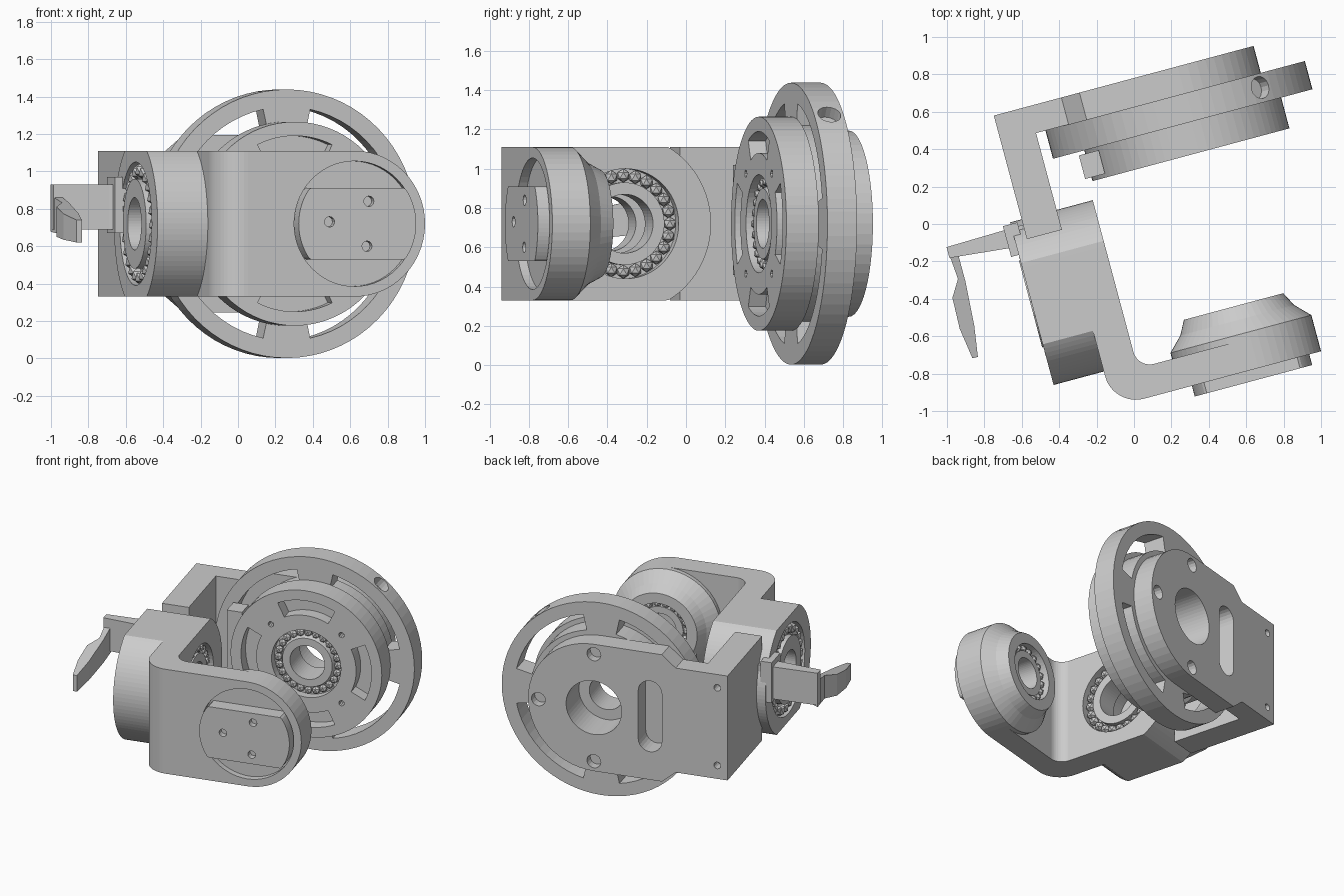
import bpy, bmesh, math
from mathutils import Matrix, Vector

if "Cube" in bpy.data.objects:
    bpy.data.objects.remove(bpy.data.objects["Cube"])

TURN = Matrix.Rotation(math.radians(15), 3, 'Z')   # whole bracket is turned in plan
Z = 0.72                                           # height of every axle
Z0, Z1 = Z - 0.39, Z + 0.39


def place(axis, p, q, h):
    """Map a 2D point and an extrusion height to the turned frame."""
    v = {'u': (h, p, q), 'v': (p, h, q), 'z': (p, q, h)}[axis]
    return TURN @ Vector(v)


def finish(name, bm):
    bmesh.ops.recalc_face_normals(bm, faces=bm.faces)
    me = bpy.data.meshes.new(name)
    bm.to_mesh(me)
    bm.free()
    ob = bpy.data.objects.new(name, me)
    bpy.context.collection.objects.link(ob)
    return ob


def prism(name, pts, axis, a, b):
    bm = bmesh.new()
    lo = [bm.verts.new(place(axis, p, q, a)) for p, q in pts]
    hi = [bm.verts.new(place(axis, p, q, b)) for p, q in pts]
    bm.faces.new(lo)
    bm.faces.new(hi)
    n = len(pts)
    for i in range(n):
        j = (i + 1) % n
        bm.faces.new((lo[i], lo[j], hi[j], hi[i]))
    return finish(name, bm)


def lathe(name, c, axis, prof, n=56):
    """Revolve a closed (radius, height) profile about an axle."""
    bm = bmesh.new()
    rings = [[bm.verts.new(place(axis, c + r * math.cos(t), Z + r * math.sin(t), h))
              for r, h in prof] for t in (2 * math.pi * i / n for i in range(n))]
    m = len(prof)
    for i in range(n):
        A, B = rings[i], rings[(i + 1) % n]
        for k in range(m):
            l = (k + 1) % m
            bm.faces.new((A[k], A[l], B[l], B[k]))
    return finish(name, bm)


def arc(cx, cy, r, a0, a1, n=12):
    ts = [math.radians(a0 + (a1 - a0) * i / n) for i in range(n + 1)]
    return [(cx + r * math.cos(t), cy + r * math.sin(t)) for t in ts]


def circle(cx, cy, r, n=56):
    return arc(cx, cy, r, 0, 360, n)[:-1]


def clipped(cx, r, half):
    return [(x, max(Z - half, min(Z + half, y))) for x, y in circle(cx, Z, r, 96)]


def sector(c, r0, r1, a0, a1):
    return arc(c, Z, r1, a0, a1) + arc(c, Z, r0, a1, a0)


def rect(x0, x1, y0, y1):
    return [(x0, y0), (x1, y0), (x1, y1), (x0, y1)]


def cut(ob, cutters):
    """cutters: list of (points, axis, from, to) or ready objects."""
    tools = [prism('cutter', *c) if isinstance(c, tuple) else c for c in cutters]
    for t in tools:
        m = ob.modifiers.new('cut', 'BOOLEAN')
        m.operation, m.solver, m.object = 'DIFFERENCE', 'EXACT', t
    dg = bpy.context.evaluated_depsgraph_get()
    me = bpy.data.meshes.new_from_object(ob.evaluated_get(dg))
    ob.modifiers.clear()
    ob.data = me
    for t in tools:
        bpy.data.objects.remove(t)


def balls(name, c, axis, r, h, size, n):
    bm = bmesh.new()
    for i in range(n):
        t = 2 * math.pi * i / n
        p = place(axis, c + r * math.cos(t), Z + r * math.sin(t), h)
        bmesh.ops.create_icosphere(bm, subdivisions=1, radius=size,
                                   matrix=Matrix.Translation(p))
    return finish(name, bm)


# middle hub with flats above and below, bored from both sides
H = -0.27
bores = lambda: [(circle(H, Z, 0.33), 'u', -0.7, -0.57),
                 (circle(H, Z, 0.28), 'u', -0.24, -0.1),
                 (circle(H, Z, 0.2), 'u', -0.8, 0)]
hub = prism('hub', clipped(H, 0.45, 0.39), 'u', -0.638, -0.18)
cut(hub, bores())
lathe('hub_outer_bearing', H, 'u', [(0.14, -0.645), (0.24, -0.645), (0.24, -0.5), (0.14, -0.5)])
lathe('hub_inner_bearing', H, 'u', [(0.15, -0.2), (0.21, -0.2), (0.21, -0.36), (0.15, -0.36)])
balls('hub_outer_balls', H, 'u', 0.285, -0.6, 0.045, 24)
balls('hub_inner_balls', H, 'u', 0.245, -0.225, 0.035, 24)

# front arm: L profile with rounded corner
F = 0.40
L = ([(F, -0.916)] + arc(-0.19, -0.746, 0.17, 270, 180) + [(-0.36, H), (-0.18, H)]
     + arc(-0.09, -0.66, 0.09, 180, 270) + [(F, -0.75)])
arm = prism('front_arm', L, 'z', Z0, Z1)
cut(arm, bores() + [(circle(F, Z, 0.37), 'v', -1.1, -0.5)])

# front arm boss, conical on the inside
lathe('front_boss', F, 'v', [(0.335, -0.916), (0.39, -0.916), (0.39, -0.716), (0.315, -0.64),
                             (0.275, -0.564), (0.2, -0.564), (0.2, -0.8), (0.12, -0.8),
                             (0.12, -0.87), (0.335, -0.87)])
lathe('front_boss_bearing', F, 'v', [(0.11, -0.6), (0.16, -0.6), (0.16, -0.85), (0.11, -0.85)])
balls('front_boss_balls', F, 'v', 0.18, -0.62, 0.03, 18)
horn = prism('front_cover_plate', clipped(F, 0.325, 0.19), 'v', -0.975, -0.865)
cut(horn, [(circle(x, z, 0.028, 12), 'v', -1.1, -0.93)
           for x, z in ((0.246, 0.73), (0.463, 0.84), (0.453, 0.6))])

# rear web and rear plate
D = 0.39
corner = lambda: [(circle(-0.5, Z + s * 0.29, 0.025, 12), 'v', 0.68, 0.9) for s in (-1, 1)]
web = prism('rear_web', rect(-0.574, -0.38, 0.07, 0.754), 'z', Z0, Z1)
cut(web, corner() + [(circle(H, Z, 0.33), 'u', -0.7, -0.3)])
outline = ([(-0.574, Z0), (-0.2, Z0), (-0.1, Z - 0.474)] + arc(D, Z, 0.474, -90, 90, 28)
           + [(-0.1, Z + 0.474), (-0.2, Z1), (-0.574, Z1)])
plate = prism('rear_plate', outline, 'v', 0.605, 0.754)
slot = arc(-0.015, Z + 0.18, 0.085, 0, 180) + arc(-0.015, Z - 0.18, 0.085, 180, 360)
cut(plate, corner() + [(slot, 'v', 0.5, 0.9), (circle(D, Z, 0.2), 'v', 0.5, 0.9)]
    + [(circle(D + 0.4 * math.cos(a), Z + 0.4 * math.sin(a), 0.05, 16), 'v', 0.69, 0.9)
       for a in (0, math.pi / 2, -math.pi / 2)])

# large spoked rim with a radial hole
rim = prism('rear_rim', circle(D, Z, 0.718, 72), 'v', 0.449, 0.605)
bm = bmesh.new()
t = math.radians(51)
mid = Vector((D + 0.72 * math.cos(t), 0.53, Z + 0.72 * math.sin(t)))
turn = TURN.to_4x4() @ Matrix.Translation(mid) @ Matrix.Rotation(math.pi / 2 - t, 4, 'Y')
bmesh.ops.create_cone(bm, cap_ends=True, segments=16, radius1=0.06, radius2=0.06,
                      depth=0.14, matrix=turn)
cut(rim, [(sector(D, 0.51, 0.625, 90 * k + 12, 90 * k + 78), 'v', 0.3, 0.7) for k in range(4)]
    + [(circle(D, Z, 0.2), 'v', 0.3, 0.7), finish('cutter', bm)])

# inner disc with curved slots, screw holes and bearing seat
disc = prism('inner_disc', circle(D, Z, 0.545, 72), 'v', 0.279, 0.449)
cut(disc, [(sector(D, 0.36, 0.47, 90 * k - 26, 90 * k + 26), 'v', 0.2, 0.37) for k in range(4)]
    + [(circle(D + 0.36 * math.cos(a), Z + 0.36 * math.sin(a), 0.02, 10), 'v', 0.2, 0.33)
       for a in (math.pi / 4 + k * math.pi / 2 for k in range(4))]
    + [(circle(D, Z, 0.25), 'v', 0.2, 0.34), (circle(D, Z, 0.2), 'v', 0.2, 0.6)])
lathe('rear_bearing', D, 'v', [(0.125, 0.3), (0.18, 0.3), (0.2, 0.35), (0.2, 0.5), (0.125, 0.5)])
balls('rear_bearing_balls', D, 'v', 0.215, 0.325, 0.03, 24)
prism('disc_tab', rect(-0.19, -0.08, Z - 0.26, Z + 0.3), 'v', 0.3, 0.43)

# thin bent bracket outside the hub
prism('side_bracket_arm', [(-0.56, 0.03), (-0.56, 0.15), (-1.0, 0.14), (-1.0, 0.08), (-0.7, 0.05)],
      'z', 0.69, 0.93)
prism('side_bracket_foot', rect(-0.68, -0.6, 0.0, 0.17), 'z', 0.67, 0.97)
hook = prism('side_bracket_hook', [(-1.0, 0.14), (-0.95, 0.11), (-0.95, -0.06), (-0.965, -0.3),
                                   (-0.99, -0.47), (-1.02, -0.47), (-1.045, -0.3),
                                   (-1.04, -0.13), (-0.985, -0.04)], 'z', 0.62, 0.9)
for v in hook.data.vertices:   # tail narrows towards its tip
    k = max(0, min(1, (0.0 - v.co.y) / 0.7))
    v.co.z += (0.07 * (1 - k)) if v.co.z < 0.7 else -0.16 * k
